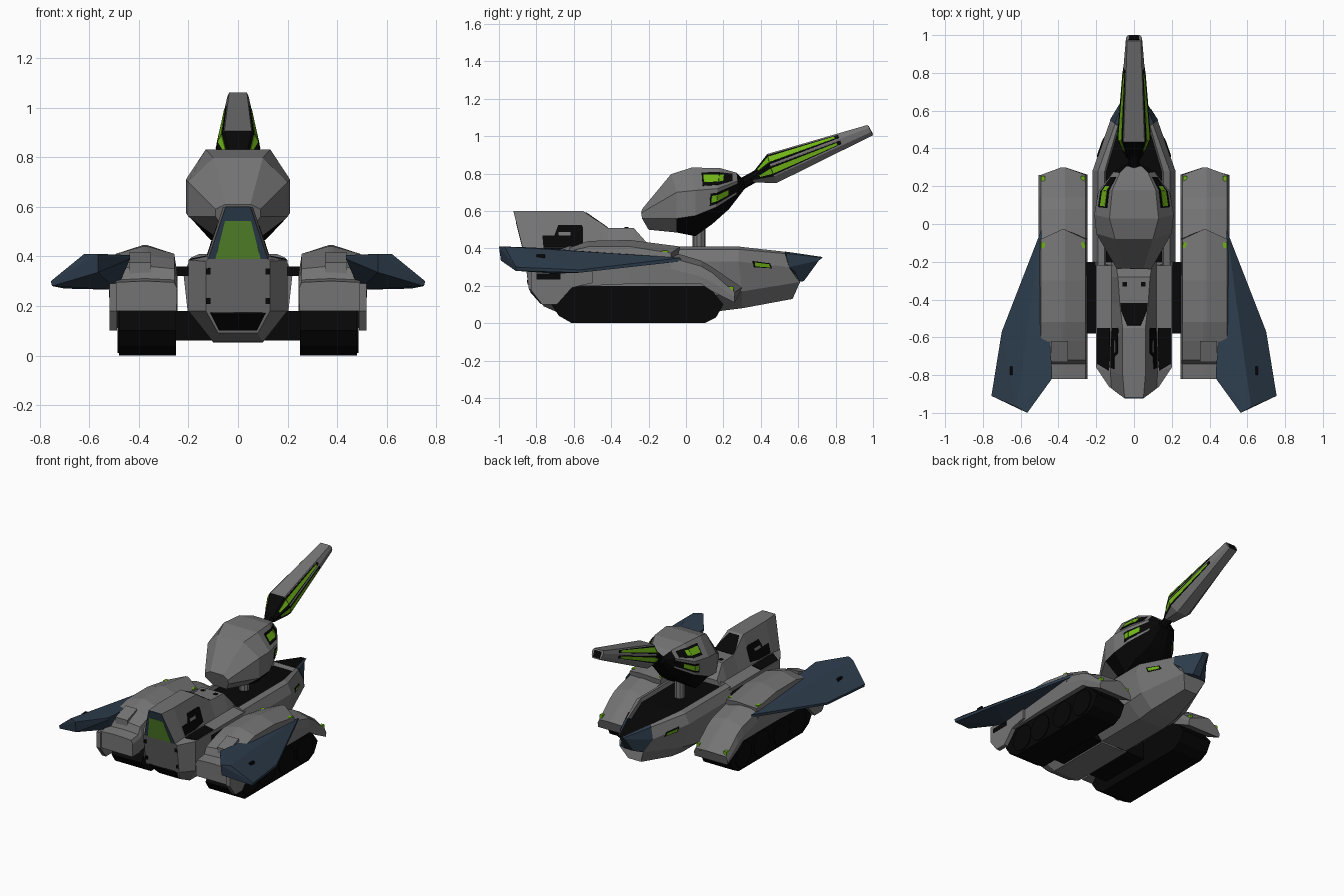
import bpy, bmesh, math
from mathutils import Vector

if "Cube" in bpy.data.objects:
    bpy.data.objects.remove(bpy.data.objects["Cube"])

COLOURS = [("grey_armour", (0.175, 0.175, 0.178)), ("black_rubber", (0.002, 0.002, 0.002)),
           ("navy_panel", (0.026, 0.046, 0.073)), ("lime_light", (0.16, 0.45, 0.008)),
           ("green_glass", (0.10, 0.26, 0.025))]
MATS = []
for label, rgb in COLOURS:
    m = bpy.data.materials.new(label)
    m.diffuse_color = (*rgb, 1)
    m.use_nodes = True
    m.node_tree.nodes["Principled BSDF"].inputs["Base Color"].default_value = m.diffuse_color
    MATS.append(m)
GREY, BLACK, NAVY, LIME, GLASS = range(5)


def finish(name, bm, mirror=False):
    bmesh.ops.recalc_face_normals(bm, faces=bm.faces)
    me = bpy.data.meshes.new(name)
    bm.to_mesh(me)
    bm.free()
    for m in MATS:
        me.materials.append(m)
    ob = bpy.data.objects.new(name, me)
    bpy.context.collection.objects.link(ob)
    if mirror:
        ob.modifiers.new("mirror", 'MIRROR').use_mirror_merge = False
    return ob


def loft(name, rings, rule=lambda i, s: GREY, cx=0, mirror=False, caps=(GREY, GREY), recess=None):
    """Skin half-sections (top to bottom, x >= 0); s is -1 on top, then counts down the side."""
    bm = bmesh.new()
    h = len(rings[0])
    n = 2 * h
    loops = [[bm.verts.new((cx + x, y, z)) for x, y, z in r] +
             [bm.verts.new((cx - x, y, z)) for x, y, z in reversed(r)] for r in rings]
    sunk = []
    for i in range(len(rings) - 1):
        for k in range(n):
            j = (k + 1) % n
            f = bm.faces.new((loops[i][k], loops[i + 1][k], loops[i + 1][j], loops[i][j]))
            s = -1 if k == n - 1 else min(k, n - 2 - k)
            f.material_index = rule(i, s)
            if recess and s == -1:
                sunk.append(f)
    for ring, c in zip((loops[0], loops[-1]), caps):
        bm.faces.new(ring).material_index = c
    if sunk:
        bmesh.ops.recalc_face_normals(bm, faces=bm.faces)
        bmesh.ops.inset_region(bm, faces=sunk, thickness=0.008, depth=-recess, use_even_offset=True)
        for f in sunk:
            f.material_index = BLACK
    return finish(name, bm, mirror)


def prism(name, profile, x0, x1, mat, mirror=True):
    """Extrude a (y, z) profile between two x positions."""
    bm = bmesh.new()
    a, b = [[bm.verts.new((x, y, z)) for y, z in profile] for x in (x0, x1)]
    bm.faces.new(a)
    bm.faces.new(b)
    for k in range(len(a)):
        j = (k + 1) % len(a)
        bm.faces.new((a[k], a[j], b[j], b[k]))
    for f in bm.faces:
        f.material_index = mat
    return finish(name, bm, mirror)


def box(name, x0, x1, y0, y1, z0, z1, mat, mirror=False):
    return prism(name, [(y0, z0), (y1, z0), (y1, z1), (y0, z1)], x0, x1, mat, mirror)


def plate(name, quad, uv, mat, t=0.004, mirror=True):
    """Thin plate laid on a quad; uv is a polygon in its bilinear coordinates."""
    a, b, c, d = [Vector(q) for q in quad]
    nrm = (c - a).cross(d - b).normalized()
    bm = bmesh.new()
    pts = [a * (1 - u) * (1 - v) + b * u * (1 - v) + c * u * v + d * (1 - u) * v for u, v in uv]
    lo, hi = [[bm.verts.new(p + nrm * o) for p in pts] for o in (-t, t)]
    bm.faces.new(lo)
    bm.faces.new(hi)
    for k in range(len(pts)):
        j = (k + 1) % len(pts)
        bm.faces.new((lo[k], lo[j], hi[j], hi[k]))
    for f in bm.faces:
        f.material_index = mat
    return finish(name, bm, mirror)


def rect(u0, u1, v0, v1):
    return [(u0, v0), (u1, v0), (u1, v1), (u0, v1)]


def side(rings, i, s):
    return (rings[i][s], rings[i + 1][s], rings[i + 1][s + 1], rings[i][s + 1])


def front(ring, s):
    (ax, ay, az), (bx, by, bz) = ring[s], ring[s + 1]
    return [(-ax, ay, az), (ax, ay, az), (bx, by, bz), (-bx, by, bz)]


def rod(name, p, q, r, sides, mat, mirror=False):
    p, q = Vector(p), Vector(q)
    bm = bmesh.new()
    bmesh.ops.create_cone(bm, cap_ends=True, segments=sides, radius1=r, radius2=r, depth=(q - p).length)
    rot = (q - p).to_track_quat('Z', 'Y')
    for v in bm.verts:
        v.co = rot @ v.co + (p + q) / 2
    for f in bm.faces:
        f.material_index = mat
    return finish(name, bm, mirror)


# cabin with overhanging windscreen
def low(y):
    return [(0.12, y, 0.40), (0.2, y, 0.385), (0.2, y, 0.18), (0.10, y, 0.053)]

cabin = [[(0.05, -0.92, 0.6), (0.12, -0.868, 0.39), (0.13, -0.865, 0.38), (0.13, -0.84, 0.18), (0.08, -0.76, 0.09)],
         [(0.06, -0.80, 0.6), (0.125, -0.78, 0.40), (0.2, -0.76, 0.385), (0.2, -0.76, 0.18), (0.10, -0.68, 0.055)]]
for y, w, z in ((-0.55, 0.06, 0.6), (-0.42, 0.075, 0.51), (-0.28, 0.085, 0.51), (-0.2, 0.1, 0.42)):
    cabin.append([(w, y, z)] + low(y))
loft("cabin", cabin)
screen = front(cabin[0], 0)
plate("windscreen_frame", screen, rect(0, 1, 0, 1), NAVY, 0.003, False)
plate("windscreen", screen, [(0.12, 0.27), (0.88, 0.27), (0.88, 1), (0.12, 1)], GLASS, 0.0045, False)
plate("nose_intake", front(cabin[0], 3), rect(0.06, 0.94, 0.1, 0.85), BLACK, 0.004, False)
for v in (0.2, 0.8):
    plate("nose_lamp", front(cabin[0], 2), rect(0.93, 1, v - 0.06, v + 0.06), BLACK)
q = side(cabin, 1, 0)
plate("cabin_side_window", q, [(0.08, 0.97), (0.08, 0.66), (0.35, 0.66), (0.45, 0.38), (0.97, 0.38),
                               (1, 0.45), (1, 0.9), (0.6, 0.97)], BLACK, 0.003)
plate("cabin_window_hatch", q, rect(0.45, 0.72, 0.57, 0.66), GREY, 0.0045)
plate("cabin_shoulder_panel", side(cabin, 1, 1), [(0, 0.1), (0.3, 0.05), (1, 0.1), (1, 0.95), (0.1, 0.95)], BLACK)
slope = [(-0.06, -0.55, 0.6), (0.06, -0.55, 0.6), (0.075, -0.42, 0.51), (-0.075, -0.42, 0.51)]
plate("rear_slope_grille", slope, [(0.2, 0.1), (0.8, 0.1), (0.98, 0.7), (0.98, 1), (0.02, 1), (0.02, 0.7)],
      BLACK, mirror=False)
box("roof_vent", 0.038, 0.062, -0.33, -0.308, 0.505, 0.514, BLACK, True)

# main hull with sunken dark deck, and the navy beak
def hull_ring(y):
    return [(0.155, y, 0.41), (0.19, y, 0.395), (0.22, y, 0.33), (0.2, y, 0.15), (0.1, y, 0.065)]

hull = [hull_ring(-0.22), hull_ring(0.18), hull_ring(0.28),
        [(0.085, 0.52, 0.383), (0.10, 0.53, 0.372), (0.125, 0.55, 0.30), (0.09, 0.61, 0.22), (0.05, 0.57, 0.13)]]
hull[2][3], hull[2][4] = (0.19, 0.30, 0.17), (0.1, 0.30, 0.08)
loft("main_hull", hull, recess=0.025)
beak = [[(0.086, 0.525, 0.384), (0.103, 0.533, 0.374), (0.128, 0.55, 0.30), (0.093, 0.605, 0.222)],
        [(0.015, 0.725, 0.355), (0.02, 0.73, 0.35), (0.02, 0.71, 0.335), (0.03, 0.63, 0.225)]]
loft("beak", beak, lambda i, s: BLACK if s == -1 else NAVY, caps=(NAVY, NAVY))
q = side(hull, 2, 2)
plate("hull_lamp_frame", q, rect(0.29, 0.64, -0.08, 0.16), BLACK, 0.003)
plate("hull_lamp", q, rect(0.32, 0.61, -0.04, 0.12), LIME, 0.0045)

# axle boxes joining hull and track pods
box("lower_axle_box", -0.27, 0.27, -0.58, -0.2, 0.06, 0.18, BLACK)
box("upper_axle_box", -0.29, 0.29, -0.58, -0.2, 0.32, 0.36, BLACK)

# track pods
CX = 0.375
def pod_ring(y, zr, ze, zs, zb, dy=0.0):
    return [(0.01, y + dy, zr), (0.118, y, ze), (0.13, y, zs), (0.127, y, zb)]

upper = [pod_ring(*r) for r in (
    (-0.82, 0.30, 0.295, 0.27, 0.18), (-0.74, 0.31, 0.305, 0.28, 0.18), (-0.72, 0.36, 0.35, 0.30, 0.19),
    (-0.62, 0.405, 0.385, 0.33, 0.2), (-0.52, 0.44, 0.41, 0.33, 0.2), (-0.3, 0.445, 0.41, 0.33, 0.21),
    (-0.08, 0.41, 0.375, 0.32, 0.21, 0.05))]
lower = [pod_ring(*r) for r in (
    (-0.12, 0.395, 0.36, 0.30, 0.21), (0.08, 0.335, 0.305, 0.25, 0.21),
    (0.14, 0.30, 0.27, 0.22, 0.17), (0.26, 0.19, 0.165, 0.14, 0.11, 0.04))]
loft("upper_pod", upper, cx=CX, mirror=True)
loft("lower_pod", lower, cx=CX, mirror=True)
prism("pod_hatch", [(-0.73, 0.33), (-0.73, 0.375), (-0.62, 0.415), (-0.62, 0.36)], 0.35, 0.44, GREY)
prism("pod_skirt", [(-0.83, 0.29), (-0.83, 0.18), (-0.77, 0.10), (-0.69, 0.10), (-0.61, 0.19),
                    (-0.5, 0.215), (-0.5, 0.3)], 0.488, 0.518, GREY)
box("skirt_vent", 0.51, 0.521, -0.80, -0.67, 0.235, 0.265, BLACK, True)
for x in (0.27, 0.482):
    box("pod_step_lamp", x - 0.011, x + 0.011, -0.127, -0.097, 0.36, 0.388, LIME, True)
    box("pod_tail_lamp", x - 0.011, x + 0.011, 0.228, 0.254, 0.15, 0.197, LIME, True)

# tracks and wheels
prism("track", [(-0.72, 0.10), (-0.68, 0.04), (-0.61, 0.0), (0.10, 0.0), (0.16, 0.03), (0.2, 0.10),
                (0.12, 0.2), (-0.64, 0.2)], 0.25, 0.48, BLACK)
for y in (-0.55, -0.37, -0.15, 0.05):
    rod("wheel", (0.3, y, 0.10), (0.487, y, 0.10), 0.09, 16, BLACK, True)

# wings
bm = bmesh.new()
for p in ((0.49, -0.03, 0.35), (0.49, -0.03, 0.33), (0.70, -0.57, 0.285), (0.70, -0.57, 0.27),
          (0.755, -0.91, 0.30), (0.75, -0.91, 0.28), (0.62, -0.97, 0.41), (0.565, -1.0, 0.41),
          (0.565, -0.99, 0.335), (0.435, -0.82, 0.405), (0.435, -0.82, 0.39), (0.435, -0.76, 0.40),
          (0.49, -0.70, 0.265)):
    bm.verts.new(p)
bmesh.ops.convex_hull(bm, input=bm.verts)
for f in bm.faces:
    f.material_index = NAVY
finish("wing", bm, True)
box("wing_slot", 0.642, 0.656, -0.80, -0.755, 0.32, 0.368, BLACK, True)

# turret on its post
rod("turret_post", (0, 0.07, 0.37), (0, 0.07, 0.52), 0.035, 10, GREY)
turret = [[(0.05, -0.235, 0.61), (0.09, -0.24, 0.59), (0.09, -0.235, 0.56), (0.05, -0.2, 0.50)],
          [(0.10, -0.08, 0.797), (0.2, -0.05, 0.70), (0.2, -0.05, 0.56), (0.10, -0.05, 0.485)],
          [(0.13, 0.03, 0.832), (0.21, 0.05, 0.71), (0.21, 0.05, 0.575), (0.11, 0.05, 0.465)],
          [(0.115, 0.18, 0.83), (0.19, 0.17, 0.72), (0.18, 0.16, 0.62), (0.1, 0.14, 0.53)],
          [(0.075, 0.27, 0.805), (0.11, 0.275, 0.76), (0.095, 0.27, 0.69), (0.06, 0.23, 0.61)],
          [(0.04, 0.305, 0.77), (0.05, 0.31, 0.75), (0.05, 0.31, 0.74), (0.04, 0.315, 0.72)]]
loft("turret", turret, lambda i, s: BLACK if s >= 2 and i >= 1 or i == 4 and s >= 0 else GREY, caps=(GREY, BLACK))
for i, s, u0, u1 in ((2, 0, 0.4, 1), (3, 0, 0.0, 0.25), (2, 1, 0.75, 1), (3, 1, 0.0, 0.55)):
    q = side(turret, i, s)
    plate("turret_slot_frame", q, rect(max(u0 - 0.06, 0), min(u1 + 0.5, 1), 0.22, 0.82), BLACK, 0.003)
    plate("turret_slot", q, rect(u0, u1, 0.34, 0.68), LIME, 0.0045)

# cannon
rod("cannon_neck", (0, 0.28, 0.735), (0, 0.38, 0.79), 0.03, 8, BLACK)
cannon = [[(0.03, 0.345, 0.79), (0.04, 0.35, 0.775), (0.038, 0.355, 0.765), (0.03, 0.36, 0.752)],
          [(0.055, 0.435, 0.905), (0.088, 0.45, 0.845), (0.08, 0.47, 0.785), (0.04, 0.485, 0.75)],
          [(0.036, 0.97, 1.06), (0.043, 0.98, 1.045), (0.04, 0.99, 1.022), (0.03, 1.0, 1.005)]]
loft("cannon", cannon, lambda i, s: BLACK if i == 0 and -1 <= s < 2 else GREY, caps=(BLACK, GREY))
plate("muzzle", front(cannon[2], 0)[:2] + front(cannon[2], 2)[2:], rect(0.1, 0.9, 0.15, 0.9), BLACK, 0.003, False)
for s in (0, 1):
    q = side(cannon, 1, s)
    plate("cannon_stripe_frame", q, [(0, 0.12), (0.7, 0.26), (0.7, 0.77), (0, 0.9)], BLACK, 0.003)
    plate("cannon_stripe", q, [(0, 0.27), (0.66, 0.35), (0.66, 0.7), (0, 0.75)], LIME, 0.0045)
    plate("cannon_root_stripe", side(cannon, 0, s), [(0.4, 0.38), (1, 0.27), (1, 0.75), (0.4, 0.68)], LIME, 0.004)
